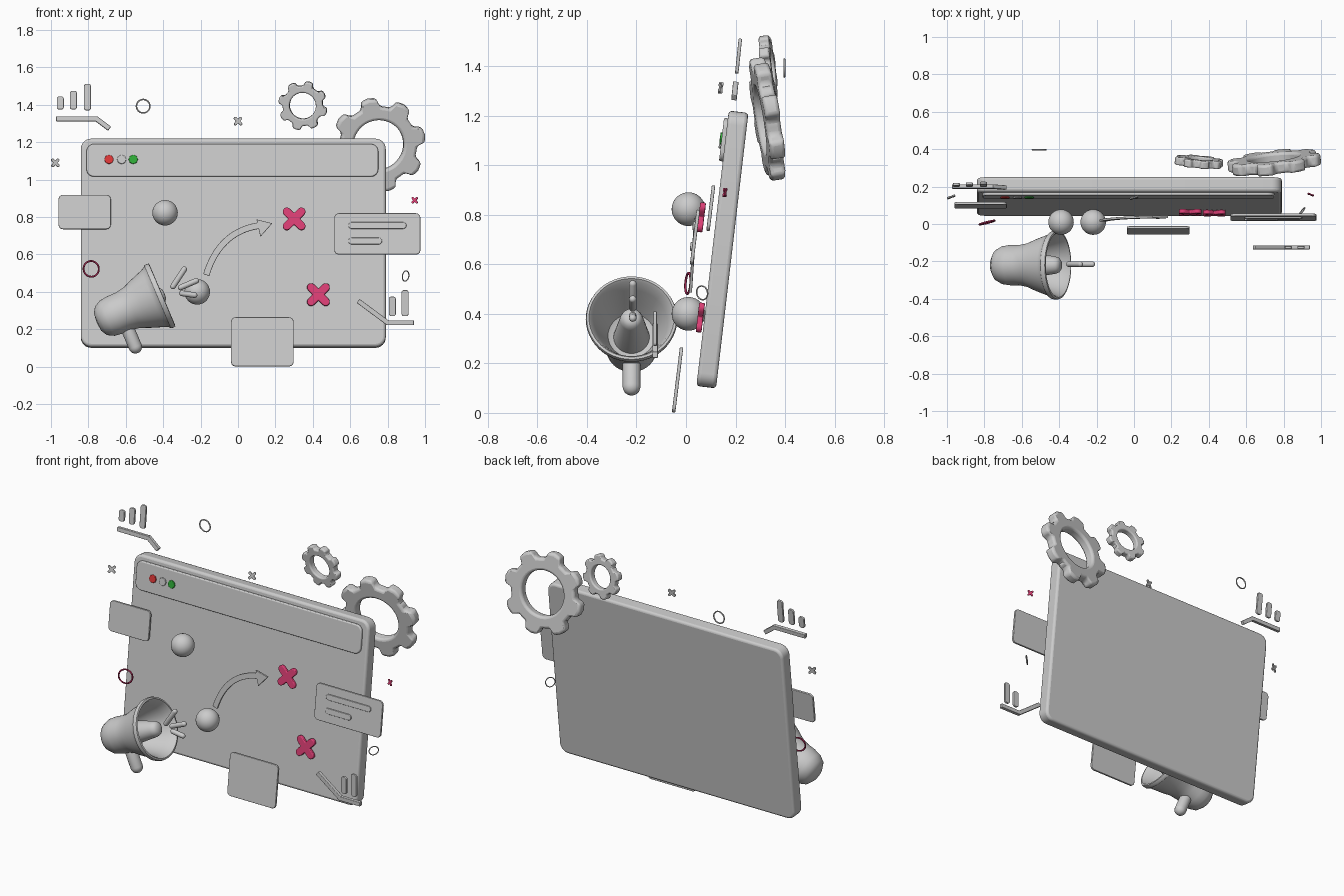
import bpy, bmesh
from math import sin, cos, pi, radians
from mathutils import Vector

if "Cube" in bpy.data.objects:
    bpy.data.objects.remove(bpy.data.objects["Cube"])


def material(name, rgb):
    m = bpy.data.materials.new(name)
    m.diffuse_color = (*rgb, 1)
    m.use_nodes = True
    m.node_tree.nodes["Principled BSDF"].inputs["Base Color"].default_value = m.diffuse_color
    return m


PINK = material("pink", (0.72, 0.05, 0.18))
DARK_PINK = material("dark_pink", (0.35, 0.02, 0.08))
RED = material("red", (0.75, 0.04, 0.04))
GREEN = material("green", (0.03, 0.42, 0.04))


def finish(name, bm, loc=(0, 0, 0), rot=(0, 0, 0), mat=None, bevel=0, segs=3):
    bmesh.ops.recalc_face_normals(bm, faces=bm.faces)
    me = bpy.data.meshes.new(name)
    bm.to_mesh(me)
    bm.free()
    ob = bpy.data.objects.new(name, me)
    bpy.context.collection.objects.link(ob)
    ob.location = loc
    ob.rotation_euler = [radians(a) for a in rot]
    if mat:
        me.materials.append(mat)
    bpy.ops.object.select_all(action='DESELECT')
    ob.select_set(True)
    bpy.context.view_layer.objects.active = ob
    bpy.ops.object.shade_smooth_by_angle(angle=radians(35))
    if bevel:
        b = ob.modifiers.new("bevel", 'BEVEL')
        b.width, b.segments, b.limit_method, b.angle_limit = bevel, segs, 'ANGLE', radians(40)
    return ob


def prism(name, outline, depth, loc, tilt=0, yaw=0, mat=None, bevel=0):
    """Outline in x/z, extruded along y; a positive tilt leans the top back."""
    bm = bmesh.new()
    f = bm.faces.new([bm.verts.new((x, -depth / 2, z)) for x, z in outline])
    ext = bmesh.ops.extrude_face_region(bm, geom=[f])["geom"]
    bmesh.ops.translate(bm, vec=(0, depth, 0), verts=[g for g in ext if isinstance(g, bmesh.types.BMVert)])
    return finish(name, bm, loc, (-tilt, 0, yaw), mat, bevel)


def slab(name, w, h, r, depth, loc, tilt=7, bevel=0.003):
    pts = []
    for k, (sx, sz) in enumerate([(1, 1), (-1, 1), (-1, -1), (1, -1)]):
        for i in range(7):
            a = pi / 2 * (k + i / 6)
            pts.append((sx * (w / 2 - r) + r * cos(a), sz * (h / 2 - r) + r * sin(a)))
    return prism(name, pts, depth, loc, tilt, bevel=bevel)


def cross(name, half, loc, mat=None, tilt=7, yaw=0):
    w = half * 0.36
    d = (half - w) * 1.414
    pts = []
    for k in range(4):
        a = pi / 4 + k * pi / 2
        for i in range(7):
            b = a - pi / 2 + pi * i / 6
            pts.append((d * cos(a) + w * cos(b), d * sin(a) + w * sin(b)))
        pts.append((w * 1.414 * cos(a + pi / 4), w * 1.414 * sin(a + pi / 4)))
    prism(name, pts, half * 0.38, loc, tilt, yaw, mat, half * 0.08)


def sides(path, w):
    """Left and right offsets of a path, mitred at the bends."""
    p = [Vector(q) for q in path]
    left, right = [], []
    for i, q in enumerate(p):
        d1 = (q - p[i - 1]).normalized() if i else (p[1] - q).normalized()
        d2 = (p[i + 1] - q).normalized() if i < len(p) - 1 else d1
        t = (d1 + d2).normalized()
        n = Vector((-t.y, t.x)) * (w / max(t.dot(d1), 0.3))
        left.append(q + n)
        right.append(q - n)
    return left, right


def lathe(name, profile, loc, direction, steps=40):
    bm = bmesh.new()
    vs = [bm.verts.new((r, 0, t)) for r, t in profile]
    es = [bm.edges.new(e) for e in zip(vs, vs[1:])]
    bmesh.ops.spin(bm, geom=vs + es, cent=(0, 0, 0), axis=(0, 0, 1), angle=2 * pi, steps=steps)
    bmesh.ops.remove_doubles(bm, verts=bm.verts, dist=1e-5)
    ob = finish(name, bm, loc)
    ob.rotation_euler = Vector(direction).to_track_quat('Z', 'Y').to_euler()
    return ob


def capsule(name, a, b, r):
    a, b = Vector(a), Vector(b)
    n = (b - a).length
    prof = [(r * sin(i * pi / 12), r - r * cos(i * pi / 12)) for i in range(7)]
    prof += [(q, n - t) for q, t in reversed(prof)]
    lathe(name, prof, a, b - a, 20)


def gear(name, R, depth, loc, tilt, yaw, phase):
    teeth = [(-0.5, .81), (-0.4, .81), (-0.31, .82), (-0.21, .98), (0, 1), (0.21, .98), (0.31, .82), (0.4, .81)]
    bm = bmesh.new()
    rings = []
    for y in (-depth / 2, depth / 2):
        for outer in (True, False):
            ring = []
            for k in range(8):
                for f, r in teeth:
                    a = radians(phase + 45 * (k + f))
                    q = R * (r if outer else 0.53)
                    ring.append(bm.verts.new((q * cos(a), y, q * sin(a))))
            rings.append(ring)
    fo, fi, bo, bi = rings
    for A, B in ((fo, fi), (fi, bi), (bi, bo), (bo, fo)):
        for i in range(64):
            j = (i + 1) % 64
            bm.faces.new((A[i], A[j], B[j], B[i]))
    finish(name, bm, loc, (-tilt, 0, yaw), None, R * 0.06)


def ring(name, R, r, loc, yaw=0, lean=0, mat=None):
    bpy.ops.mesh.primitive_torus_add(major_radius=R, minor_radius=r, major_segments=40, minor_segments=8,
                                     location=loc, rotation=(radians(90 + lean), 0, radians(yaw)))
    ob = bpy.context.object
    ob.name = name
    bpy.ops.object.shade_smooth_by_angle(angle=radians(60))
    if mat:
        ob.data.materials.append(mat)


# window panel, title bar and its buttons
slab("window_panel", 1.63, 1.12, 0.055, 0.08, (-0.025, 0.147, 0.66), 6.7, 0.014)
slab("title_bar", 1.56, 0.175, 0.04, 0.025, (-0.03, 0.156, 1.103), 6.7, 0.006)
for name, x, mat in (("red_button", -0.69, RED), ("plain_button", -0.622, None), ("green_button", -0.56, GREEN)):
    prism(name, [(0.025 * cos(i * pi / 4), 0.025 * sin(i * pi / 4)) for i in range(8)], 0.012,
          (x, 0.143, 1.108), 6.7, mat=mat, bevel=0.003)

# floating cards
slab("left_card", 0.28, 0.185, 0.025, 0.014, (-0.82, 0.10, 0.827))
slab("right_card", 0.46, 0.222, 0.025, 0.014, (0.745, 0.036, 0.71))
slab("card_line_long", 0.31, 0.035, 0.017, 0.01, (0.745, 0.032, 0.755))
slab("card_line_short", 0.18, 0.035, 0.017, 0.01, (0.68, 0.022, 0.672))
slab("bottom_card", 0.335, 0.264, 0.025, 0.014, (0.13, -0.034, 0.133))

# balls on the board
for i, (x, z) in enumerate(((-0.39, 0.823), (-0.218, 0.40))):
    bpy.ops.mesh.primitive_uv_sphere_add(segments=32, ring_count=20, radius=0.068, location=(x, 0.01, z))
    bpy.context.object.name = f"ball_{i + 1}"
    bpy.ops.object.shade_smooth()

# curved arrow
A, B, C = Vector((-0.17, -0.14)), Vector((-0.10, 0.09)), Vector((0.107, 0.124))
curve = [A * (1 - t) ** 2 + B * 2 * t * (1 - t) + C * t * t for t in [i / 16 for i in range(17)]]
left, right = sides(curve, 0.017)
prism("curved_arrow", left + [(0.098, 0.158), (0.183, 0.137), (0.12, 0.065)] + right[::-1], 0.012,
      (0, 0.028, 0.63), 4, bevel=0.002)

# cross marks
cross("cross_mark_upper", 0.061, (0.30, 0.062, 0.79), PINK)
cross("cross_mark_lower", 0.061, (0.43, 0.058, 0.385), PINK)
cross("small_cross_left", 0.023, (-0.977, 0.145, 1.09), yaw=20)
cross("small_cross_top", 0.023, (0, 0.14, 1.313), yaw=15)
cross("small_cross_pink", 0.018, (0.945, 0.157, 0.89), PINK, yaw=-20)

# gears lean forwards
gear("large_gear", 0.255, 0.062, (0.75, 0.328, 1.187), -9, 6, 13)
gear("small_gear", 0.133, 0.042, (0.347, 0.332, 1.396), -7, -5, 29)

# megaphone: horn, inner plug, handle
axis = Vector((0.92, 0, 0.39))
mouth = Vector((-0.41, -0.22, 0.382))
lathe("megaphone_horn", [(0, -.375), (.05, -.37), (.083, -.35), (.102, -.315), (.108, -.27), (.108, -.22),
      (.117, -.17), (.138, -.12), (.163, -.05), (.173, -.03), (.182, -.022), (.185, -.008), (.182, .004),
      (.172, .006), (.164, -.004), (.145, -.05), (.12, -.12), (.095, -.18), (.06, -.2), (0, -.2)], mouth, axis, 48)
lathe("megaphone_plug", [(0, .02), (.025, .018), (.04, .006), (.047, -.015), (.075, -.21), (0, -.21)], mouth, axis)
capsule("megaphone_handle", (-0.61, -0.22, 0.25), (-0.535, -0.22, 0.073), 0.036)

# sound lines
for i, (x1, z1, x2, z2) in enumerate(((-0.36, 0.41, -0.275, 0.54), (-0.327, 0.415, -0.203, 0.468),
                                      (-0.32, 0.395, -0.212, 0.38))):
    d = Vector((x2 - x1, 0, z2 - z1)) * 0.05
    capsule(f"sound_line_{i + 1}", Vector((x1, -0.215, z1)) + d, Vector((x2, -0.215, z2)) - d, 0.015)


# small bar charts with a bent base line
def chart(name, bars, line, y, tilt):
    z0 = line[1][1]
    k = sin(radians(tilt))
    for i, (x, lo, hi) in enumerate(bars):
        zc = (lo + hi) / 2
        slab(f"{name}_bar_{i + 1}", 0.038, hi - lo, 0.014, 0.014, (x, y + k * (zc - z0), zc), tilt)
    l, r = sides([(x, z - z0) for x, z in line], 0.013)
    prism(name + "_line", l + r[::-1], 0.022, (0, y, z0), tilt, bevel=0.003)


chart("upper_chart", [(-0.95, 1.375, 1.445), (-0.88, 1.375, 1.475), (-0.805, 1.37, 1.512)],
      [(-0.972, 1.325), (-0.757, 1.325), (-0.687, 1.272)], 0.20, 6)
chart("lower_chart", [(0.825, 0.27, 0.375), (0.893, 0.27, 0.41)],
      [(0.642, 0.352), (0.80, 0.235), (0.94, 0.235)], -0.125, 0)

# loose rings
ring("top_ring", 0.036, 0.004, (-0.507, 0.397, 1.393))
ring("left_ring", 0.042, 0.005, (-0.785, 0.008, 0.523), 14, -4, DARK_PINK)
ring("right_ring", 0.028, 0.003, (0.896, 0.065, 0.485), 52, 8)
